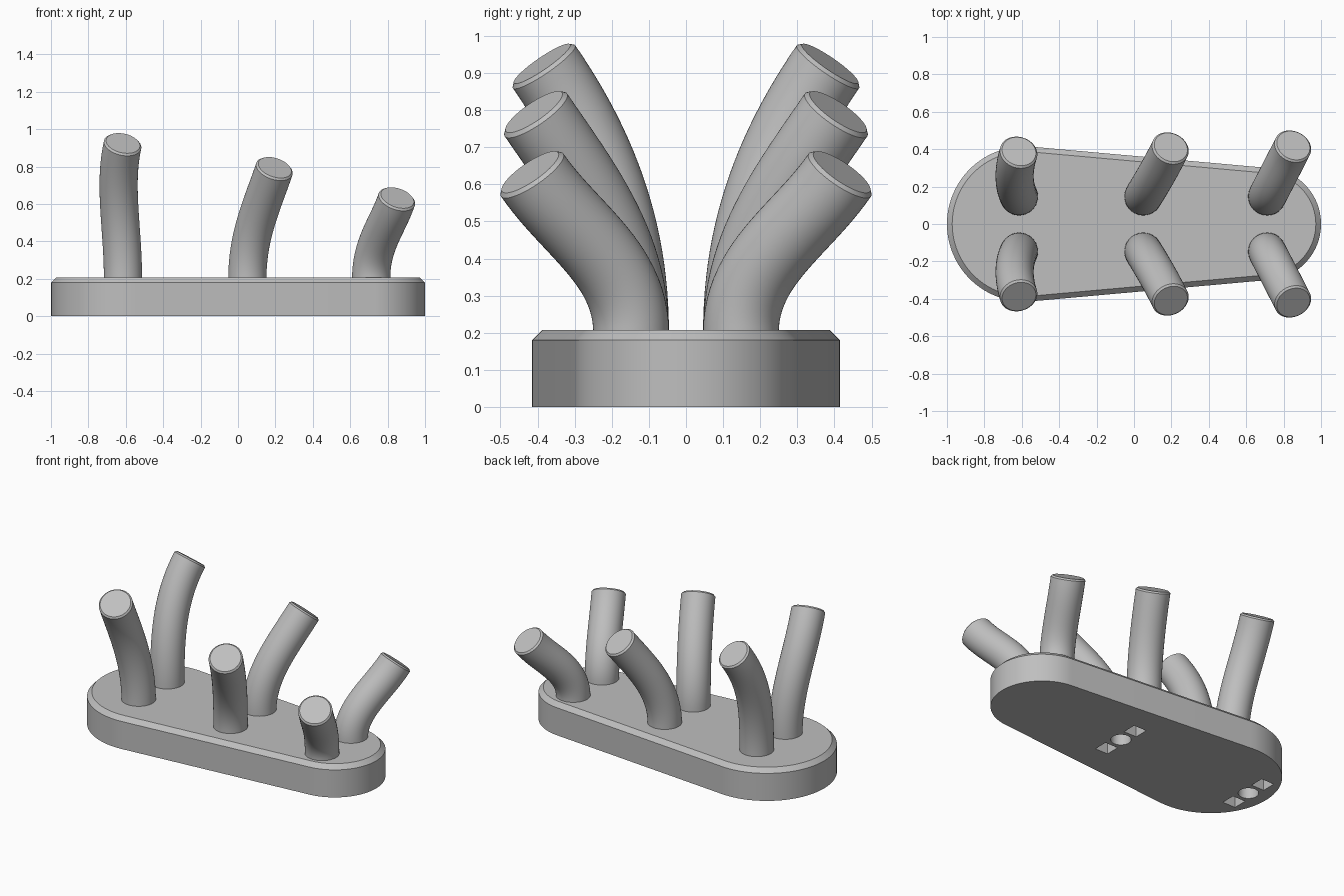
import bpy, bmesh, math
from mathutils import Vector, geometry

if "Cube" in bpy.data.objects:
    bpy.data.objects.remove(bpy.data.objects["Cube"])

GREY = (0.52, 0.52, 0.52, 1)
grey = bpy.data.materials.new("plain grey")
grey.use_nodes = True
grey.diffuse_color = GREY
grey.node_tree.nodes["Principled BSDF"].inputs["Base Color"].default_value = GREY


def loft(name, rings):
    """Skin a list of closed rings and cap both ends."""
    bm = bmesh.new()
    loops = [[bm.verts.new(p) for p in ring] for ring in rings]
    n = len(loops[0])
    for a, b in zip(loops, loops[1:]):
        for i in range(n):
            j = (i + 1) % n
            bm.faces.new((a[i], a[j], b[j], b[i]))
    bm.faces.new(loops[0][::-1])
    bm.faces.new(loops[-1])
    bmesh.ops.recalc_face_normals(bm, faces=bm.faces)
    mesh = bpy.data.meshes.new(name)
    bm.to_mesh(mesh)
    bm.free()
    mesh.materials.append(grey)
    obj = bpy.data.objects.new(name, mesh)
    bpy.context.collection.objects.link(obj)
    return obj


def activate(obj):
    bpy.ops.object.select_all(action='DESELECT')
    obj.select_set(True)
    bpy.context.view_layer.objects.active = obj


def smooth(obj):
    activate(obj)
    bpy.ops.object.shade_smooth_by_angle(angle=math.radians(30))


def circle(x, y, z, r, n, start=0.0):
    return [(x + r * math.cos(start + math.tau * i / n),
             y + r * math.sin(start + math.tau * i / n), z) for i in range(n)]


# Base plate: tapered stadium with a chamfered top edge
BIG_X, BIG_R, SMALL_X, SMALL_R = -0.585, 0.415, 0.70, 0.30


def stadium(z, inset):
    tangent = math.acos((BIG_R - SMALL_R) / (SMALL_X - BIG_X))
    pts = []
    for cx, r, a, b in ((SMALL_X, SMALL_R, -tangent, tangent),
                        (BIG_X, BIG_R, tangent, math.tau - tangent)):
        for i in range(49):
            t = a + (b - a) * i / 48
            pts.append((cx + (r - inset) * math.cos(t), (r - inset) * math.sin(t), z))
    return pts


base = loft("base_plate", [stadium(0, 0), stadium(0.18, 0), stadium(0.208, 0.028)])

# Underside mounting holes, each flanked by two square pockets
for x in (-0.87, 0.10):
    cutters = [loft("hole_cutter", [circle(x, 0, z, 0.06, 32) for z in (-0.1, 0.1)])]
    for y in (-0.13, 0.13):
        cutters.append(loft("pocket_cutter", [
            circle(x, y, z, 0.065, 4, math.pi / 4) for z in (-0.1, 0.07)]))
    for cutter in cutters:
        cutter.hide_render = True
        activate(base)
        mod = base.modifiers.new("cut", 'BOOLEAN')
        mod.operation = 'DIFFERENCE'
        mod.solver = 'EXACT'
        mod.object = cutter
        bpy.ops.object.modifier_apply(modifier=mod.name)
        bpy.data.objects.remove(cutter)
smooth(base)

# Curved pegs: round bars swept along a bending path, with chamfered tips
PEG_R, CHAMFER, STEPS, SIDES = 0.102, 0.01, 24, 48
UP = Vector((0, 0, 1))


def peg(name, foot, tip, lean, bend):
    lean = lean.normalized()
    neck = tip - lean * CHAMFER
    reach = (neck - foot).length * bend
    path = geometry.interpolate_bezier(foot, foot + UP * reach,
                                       neck - lean * reach, neck, STEPS)
    stations = []
    for i, p in enumerate(path):
        if i == 0:
            d = UP
        elif i == STEPS - 1:
            d = lean
        else:
            d = path[i + 1] - path[i - 1]
        stations.append((p, d, PEG_R))
    stations.append((tip, lean, PEG_R - CHAMFER))
    rings = []
    for p, d, r in stations:
        turn = UP.rotation_difference(d)
        rings.append([p + turn @ Vector(c) for c in circle(0, 0, 0, r, SIDES)])
    smooth(loft(name, rings))


# name, foot x, tip x, tip y, tip z, sideways lean
PEGS = (("tall", -0.615, -0.615, 0.388, 0.925, 0.18),
        ("middle", 0.05, 0.197, 0.41, 0.795, 0.27),
        ("short", 0.712, 0.852, 0.42, 0.633, 0.28))
for size, foot_x, tip_x, tip_y, tip_z, lean_x in PEGS:
    for side, s in (("front", -1), ("back", 1)):
        peg(f"{size}_{side}_peg", Vector((foot_x, s * 0.148, 0.2)),
            Vector((tip_x, s * tip_y, tip_z)),
            Vector((lean_x, s * 0.55, 0.8)), 0.36)
